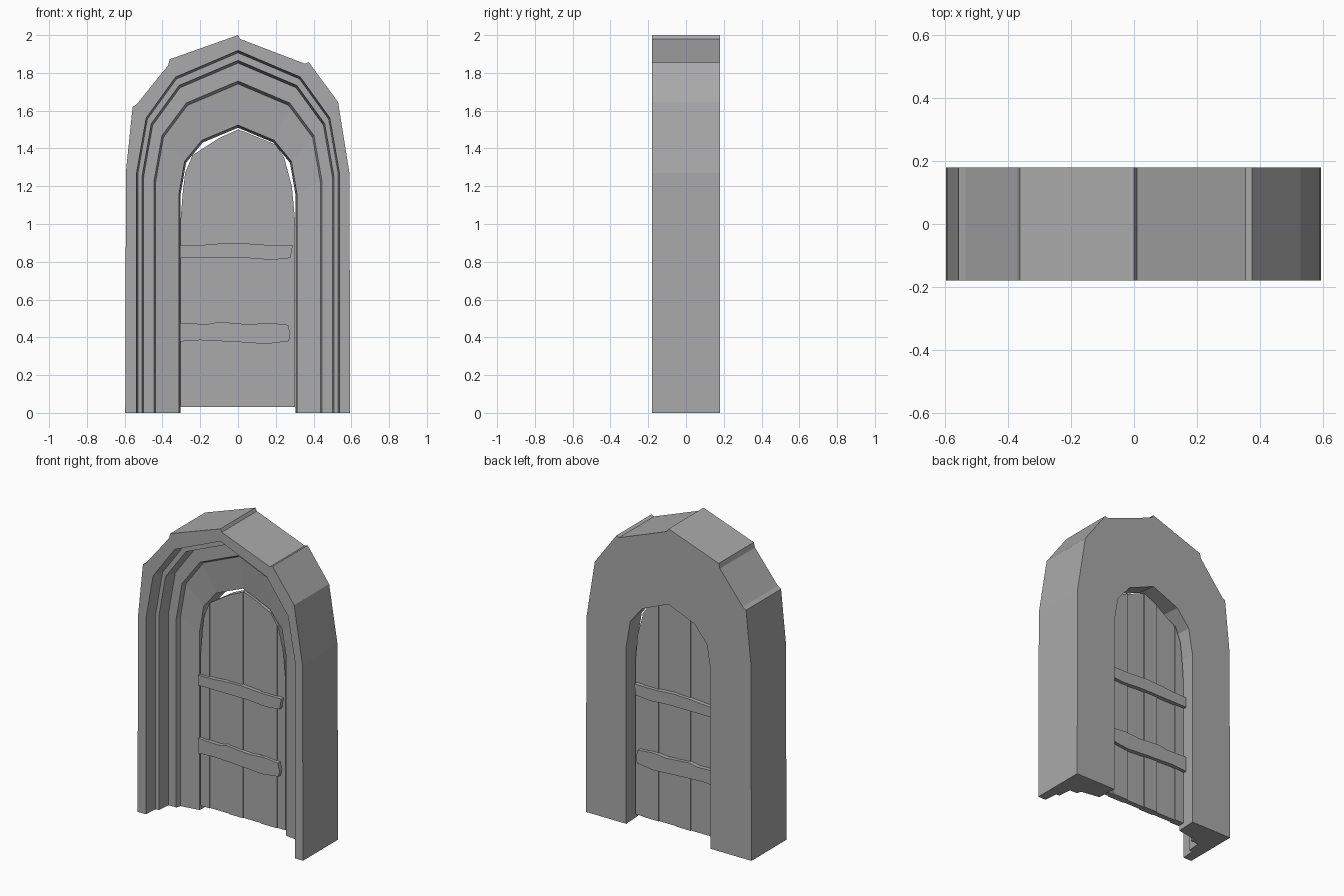
import bpy
import bmesh

if "Cube" in bpy.data.objects:
    bpy.data.objects.remove(bpy.data.objects["Cube"], do_unlink=True)

# One plain grey for everything
grey = bpy.data.materials.new("stone_grey")
grey.use_nodes = True
colour = (0.4, 0.4, 0.4, 1)
grey.diffuse_color = colour
grey.node_tree.nodes["Principled BSDF"].inputs["Base Color"].default_value = colour


def finish(name, bm):
    bmesh.ops.recalc_face_normals(bm, faces=bm.faces)
    mesh = bpy.data.meshes.new(name)
    bm.to_mesh(mesh)
    bm.free()
    mesh.materials.append(grey)
    obj = bpy.data.objects.new(name, mesh)
    bpy.context.collection.objects.link(obj)
    return obj


def loop(bm, points, y):
    return [bm.verts.new((x, y, z)) for x, z in points]


def bridge(bm, a, b):
    """Quads between two open loops of equal length."""
    for i in range(len(a) - 1):
        bm.faces.new((a[i], a[i + 1], b[i + 1], b[i]))


def slab(name, points, front, back):
    """Extrude an x-z outline from front to back."""
    bm = bmesh.new()
    a, b = loop(bm, points, front), loop(bm, points, back)
    bridge(bm, a + a[:1], b + b[:1])
    bm.faces.new(a)
    bm.faces.new(b[::-1])
    return finish(name, bm)


def arch(w):
    """Pointed arch outline; heights scale with the half width."""
    t = (w - 0.31) / 0.225
    half = [(w, 0), (w, 1.16 + 0.11 * t), (w * 0.905, 1.33 + 0.23 * t),
            (w * 0.615, 1.44 + 0.335 * t)]
    left = [(-x, z) for x, z in half]
    return left + [(0, 1.52 + 0.395 * t)] + half[::-1]


# Stone surround: chipped outer outline, stepped recess, flat back
outline = [(-0.597, 0), (-0.593, 1.28), (-0.558, 1.62), (-0.535, 1.635),
           (-0.37, 1.84), (-0.362, 1.872), (0, 2), (0.01, 1.98),
           (0.355, 1.848), (0.375, 1.856), (0.53, 1.645),
           (0.59, 1.27), (0.594, 0)]
steps = [(0.537, -0.18), (0.53, -0.09), (0.507, -0.09), (0.499, 0),
         (0.445, 0), (0.436, 0.03), (0.312, 0.05), (0.304, 0.18)]
bm = bmesh.new()
outer_front, outer_back = loop(bm, outline, -0.18), loop(bm, outline, 0.18)
rings = [loop(bm, arch(w), y) for w, y in steps]
bridge(bm, outer_front, outer_back)
for a, b in zip(rings, rings[1:]):
    bridge(bm, a, b)
bm.faces.new(outer_front + rings[0][::-1])
bm.faces.new(outer_back + rings[-1][::-1])
for end in (0, -1):
    bm.faces.new([outer_front[end]] + [r[end] for r in rings] + [outer_back[end]])
finish("stone_arch", bm)

# Door planks, their tops following a rounded point
top = [(-0.304, 1.02), (-0.293, 1.16), (-0.28, 1.27), (-0.24, 1.365),
       (-0.1, 1.455), (0, 1.5), (0.03, 1.49), (0.2, 1.42),
       (0.245, 1.35), (0.285, 1.2), (0.302, 1.02)]


def top_height(x):
    for (x0, z0), (x1, z1) in zip(top, top[1:]):
        if x0 <= x <= x1:
            return z0 + (z1 - z0) * (x - x0) / (x1 - x0)


seams = [top[0][0], -0.24, -0.1, 0, 0.13, 0.245, top[-1][0]]
for i, (x0, x1) in enumerate(zip(seams, seams[1:])):
    crown = [(x0, top_height(x0))]
    crown += [p for p in top if x0 < p[0] < x1]
    crown += [(x1, top_height(x1))]
    shift = 0.006 * (i % 2)
    slab(f"door_plank_{i + 1}", [(x0, 0.03)] + crown + [(x1, 0.03)],
         0.05 + shift, 0.096 - shift)

# Wavy cross battens showing on both sides of the door
upper = [(-0.308, 0.885), (-0.2, 0.888), (-0.12, 0.895), (0, 0.9),
         (0.14, 0.89), (0.29, 0.89), (0.278, 0.82), (0.18, 0.81),
         (0.05, 0.82), (-0.308, 0.82)]
lower = [(-0.308, 0.475), (-0.16, 0.47), (-0.1, 0.482), (0.06, 0.468),
         (0.16, 0.477), (0.265, 0.466), (0.277, 0.42), (0.27, 0.38),
         (0.15, 0.365), (0, 0.375), (-0.2, 0.385), (-0.308, 0.378)]
for name, points in (("upper_batten", upper), ("lower_batten", lower)):
    slab(name, points, 0.03, 0.118)
